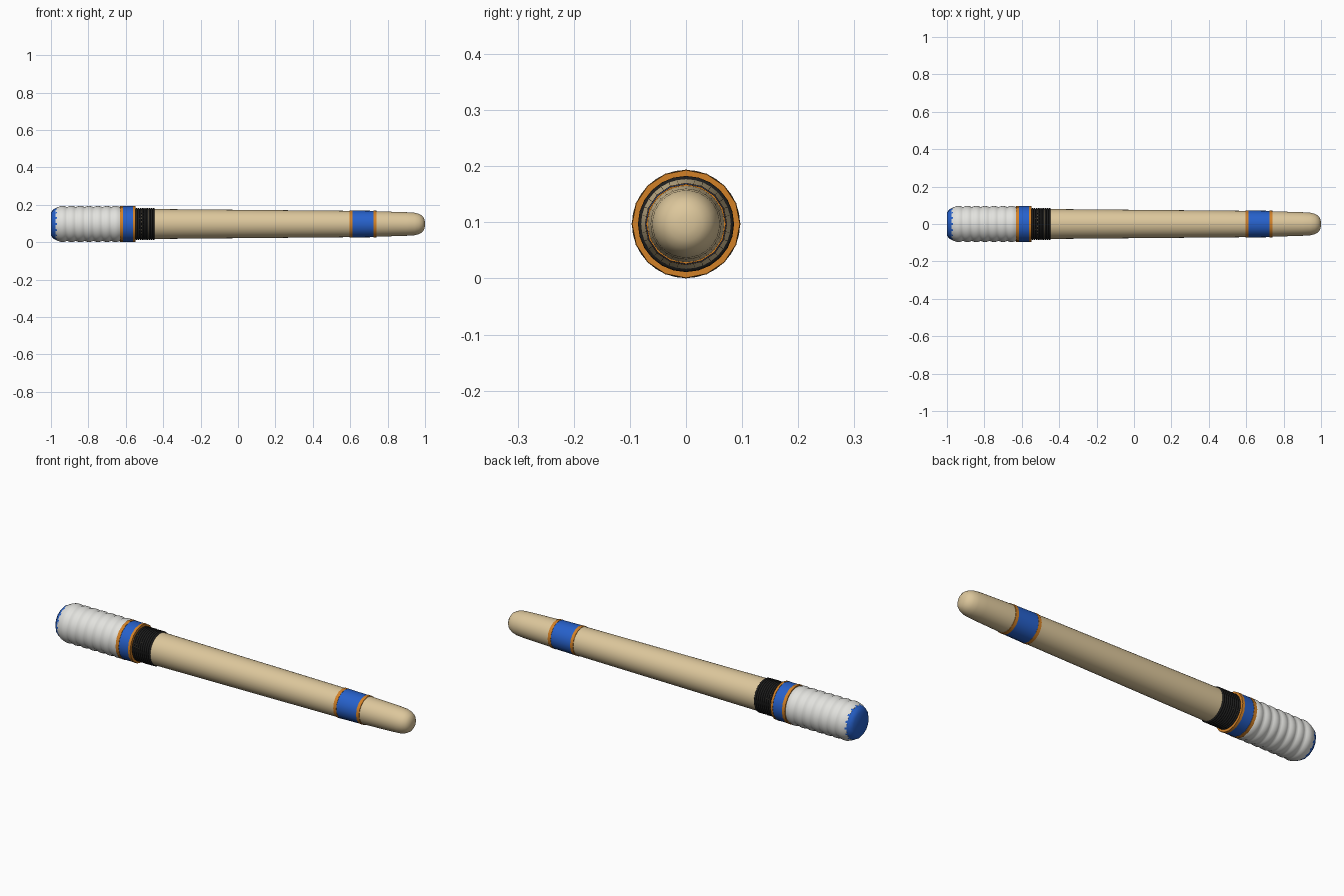
import bpy, math

if "Cube" in bpy.data.objects:
    bpy.data.objects.remove(bpy.data.objects["Cube"])

AXIS_Z = 0.097


def material(name, rgb):
    m = bpy.data.materials.new(name)
    m.diffuse_color = (*rgb, 1)
    m.use_nodes = True
    m.node_tree.nodes["Principled BSDF"].inputs["Base Color"].default_value = m.diffuse_color
    return m


WOOD = material("pale_wood", (0.72, 0.57, 0.33))
WHITE = material("white_wrap", (0.76, 0.76, 0.73))
BLUE = material("blue_paint", (0.02, 0.12, 0.60))
ORANGE = material("orange_paint", (0.65, 0.22, 0.02))
BLACK = material("black_cord", (0.012, 0.012, 0.012))


def lathe(name, profile, mat, sides=16, angle=40):
    """Spin (x, radius) points around the stick's axis; radius 0 makes a pole."""
    verts, faces, rings = [], [], []
    for x, r in profile:
        n = 1 if r == 0 else sides
        rings.append(range(len(verts), len(verts) + n))
        for i in range(n):
            a = 2 * math.pi * i / sides
            verts.append((x, r * math.sin(a), AXIS_Z + r * math.cos(a)))
    for a, b in zip(rings, rings[1:]):
        for i in range(sides):
            j = (i + 1) % sides
            if len(a) == 1:
                faces.append((a[0], b[j], b[i]))
            elif len(b) == 1:
                faces.append((a[i], a[j], b[0]))
            else:
                faces.append((a[i], a[j], b[j], b[i]))
    me = bpy.data.meshes.new(name)
    me.from_pydata(verts, [], [f[::-1] for f in faces])
    me.materials.append(mat)
    ob = bpy.data.objects.new(name, me)
    bpy.context.collection.objects.link(ob)
    bpy.ops.object.select_all(action='DESELECT')
    ob.select_set(True)
    bpy.context.view_layer.objects.active = ob
    # make every normal point outwards
    bpy.ops.object.mode_set(mode='EDIT')
    bpy.ops.mesh.select_all(action='SELECT')
    bpy.ops.mesh.normals_make_consistent(inside=False)
    bpy.ops.object.mode_set(mode='OBJECT')
    bpy.ops.object.shade_smooth_by_angle(angle=math.radians(angle))
    return ob


def band(name, x0, x1, r0, r1, mat):
    lathe(name, [(x0, 0), (x0, r0), (x1, r1), (x1, 0)], mat)


# tapered wooden shaft with a rounded tip
lathe("shaft", [(-0.6, 0), (-0.6, 0.081), (-0.45, 0.080), (0.6, 0.0705), (0.74, 0.068),
                (0.90, 0.063), (0.945, 0.060), (0.968, 0.054), (0.985, 0.044),
                (0.995, 0.030), (0.999, 0.015), (1.0, 0)], WOOD, 32)

# ribbed grip
RIBS, STEPS, X0, X1 = 7, 6, -0.962, -0.63
grip = [(-0.975, 0), (-0.975, 0.084)]
for k in range(RIBS * STEPS + 1):
    t = k / STEPS
    grip.append((X0 + (X1 - X0) * t / RIBS, 0.0905 + 0.006 * abs(math.sin(math.pi * t))))
grip.append((X1, 0))
lathe("grip", grip, WHITE, 32, 60)

# blue end cap
lathe("end_cap", [(-1.0, 0), (-1.0, 0.062), (-0.988, 0.078), (-0.968, 0.088), (-0.968, 0)], BLUE)

# collar above the grip
band("collar_trim_rear", -0.632, -0.615, 0.097, 0.097, ORANGE)
band("collar", -0.615, -0.562, 0.0955, 0.0955, BLUE)
band("collar_trim_front", -0.562, -0.549, 0.097, 0.096, ORANGE)

# cord winding
for i in range(9):
    c = -0.543 + i * 0.0115
    pts = [(c - 0.0057 * math.cos(math.pi * k / 6), 0.0795 + 0.0062 * math.sin(math.pi * k / 6))
           for k in range(7)]
    lathe(f"cord_{i + 1}", pts, BLACK, 24, 60)

# painted band near the tip
band("tip_band_trim_rear", 0.595, 0.612, 0.0735, 0.0732, ORANGE)
band("tip_band", 0.612, 0.724, 0.0725, 0.0705, BLUE)
band("tip_band_trim_front", 0.724, 0.741, 0.0715, 0.0712, ORANGE)
